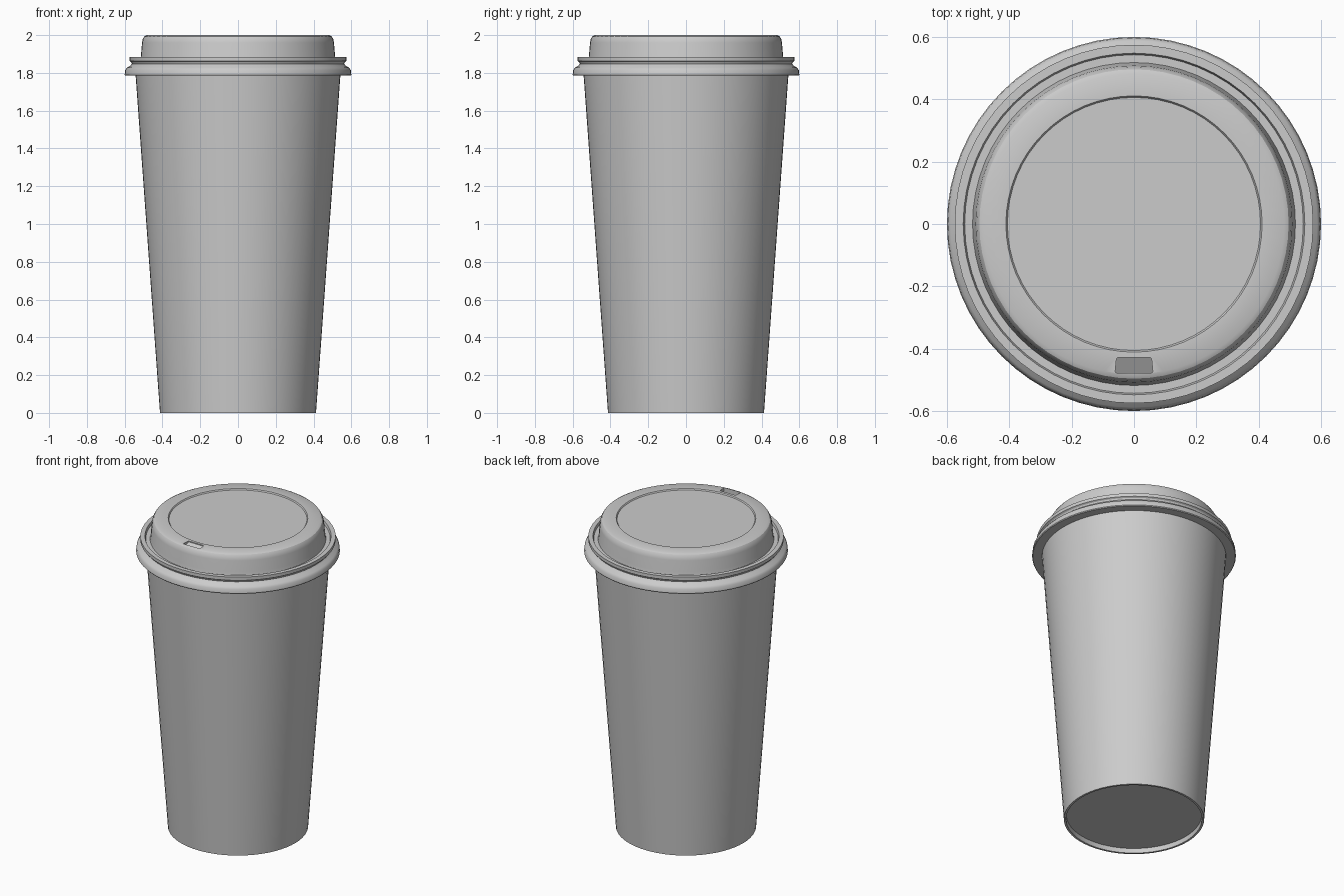
import bpy, bmesh, math

if "Cube" in bpy.data.objects:
    bpy.data.objects.remove(bpy.data.objects["Cube"])

SIDES = 64


def finish(name, bm, smooth=True):
    bmesh.ops.recalc_face_normals(bm, faces=bm.faces)
    mesh = bpy.data.meshes.new(name)
    bm.to_mesh(mesh)
    bm.free()
    ob = bpy.data.objects.new(name, mesh)
    bpy.context.collection.objects.link(ob)
    if smooth:
        bpy.ops.object.select_all(action='DESELECT')
        ob.select_set(True)
        bpy.context.view_layer.objects.active = ob
        bpy.ops.object.shade_smooth_by_angle(angle=math.radians(30))
    return ob


def lathe(name, profile):
    """Revolve (radius, height) points, starting and ending on the axis."""
    bm = bmesh.new()
    verts = [bm.verts.new((r, 0, z)) for r, z in profile]
    edges = [bm.edges.new(p) for p in zip(verts, verts[1:])]
    bmesh.ops.spin(bm, geom=verts + edges, axis=(0, 0, 1), cent=(0, 0, 0),
                   angle=math.tau, steps=SIDES, use_merge=True)
    bmesh.ops.remove_doubles(bm, verts=bm.verts, dist=0.0005)
    return finish(name, bm)


# Tapered paper cup, hollow, with a recessed base
lathe("cup", [
    (0, 0.03), (0.398, 0.03), (0.400, 0.0), (0.413, 0.0),
    (0.543, 1.80), (0.530, 1.80), (0.403, 0.05), (0, 0.05),
])

# Lid: skirt, snap groove, upper lip, channel and raised drinking top
lid = lathe("lid", [
    (0, 1.785), (0.596, 1.785), (0.600, 1.79), (0.597, 1.815),
    (0.588, 1.828), (0.570, 1.838), (0.562, 1.848), (0.566, 1.857),
    (0.575, 1.863), (0.575, 1.884), (0.548, 1.884), (0.543, 1.868),
    (0.518, 1.868), (0.514, 1.89), (0.508, 1.96), (0.504, 1.98),
    (0.496, 1.993), (0.482, 2.0), (0.411, 2.0), (0.406, 1.993),
    (0, 1.993),
])

# Sip opening: a wedge-shaped pocket sloping down to the front
bm = bmesh.new()
outline = [(-0.056, -0.428, 1.994), (0.056, -0.428, 1.994),
           (0.061, -0.478, 1.965), (-0.061, -0.478, 1.965)]
low = [bm.verts.new(p) for p in outline]
high = [bm.verts.new((x, y, 2.05)) for x, y, z in outline]
bm.faces.new(low)
bm.faces.new(high)
for i in range(4):
    j = (i + 1) % 4
    bm.faces.new((low[i], low[j], high[j], high[i]))
uprights = [e for e in bm.edges if (e.verts[0] in low) != (e.verts[1] in low)]
bmesh.ops.bevel(bm, geom=uprights, offset=0.006, segments=2, profile=0.5,
                affect='EDGES')
cutter = finish("sip_cutter", bm, smooth=False)
cutter.hide_render = True
cutter.display_type = 'WIRE'
cutter.hide_set(True)

cut = lid.modifiers.new("sip_opening", 'BOOLEAN')
cut.operation = 'DIFFERENCE'
cut.solver = 'EXACT'
cut.object = cutter
# Cut before the smoothing modifier, if one was added
lid.modifiers.move(len(lid.modifiers) - 1, 0)
